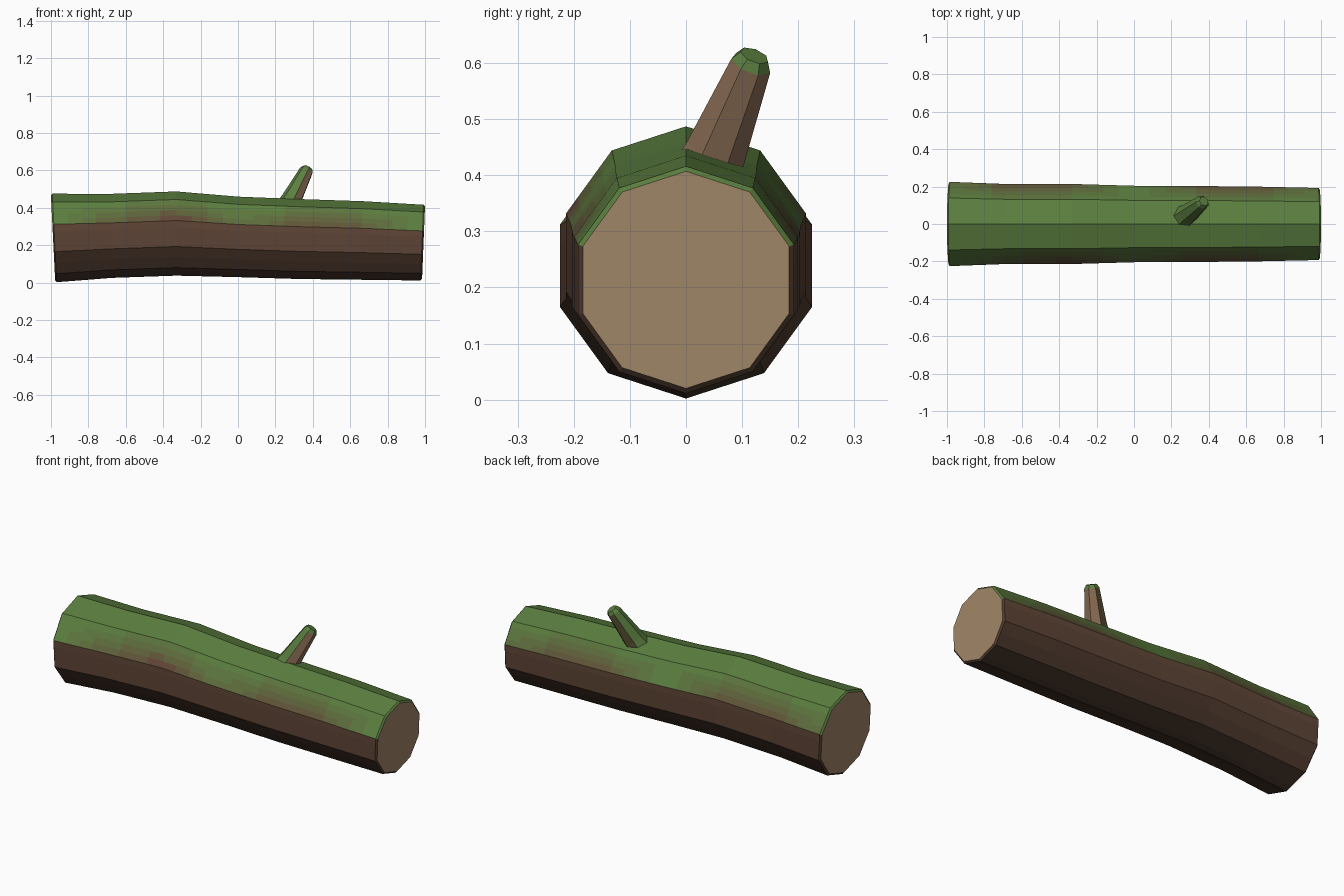
import bpy, bmesh
from math import sin, cos, pi
from mathutils import Vector

if "Cube" in bpy.data.objects:
    bpy.data.objects.remove(bpy.data.objects["Cube"])


def lerp(a, b, t):
    return a + (b - a) * t


def material(name, rgb):
    m = bpy.data.materials.new(name)
    m.diffuse_color = (*rgb, 1)
    m.use_nodes = True
    m.node_tree.nodes["Principled BSDF"].inputs["Base Color"].default_value = m.diffuse_color
    return m


# Colours: a ramp running from moss through bark to dark underside, plus cut wood
MOSS = Vector((0.105, 0.21, 0.05))
BARK = Vector((0.12, 0.062, 0.038))
DARK = Vector((0.055, 0.033, 0.022))
STEPS = 5
ramp = []
for n in range(2 * STEPS + 1):
    v = n / STEPS
    c = MOSS.lerp(BARK, v) if v <= 1 else BARK.lerp(DARK, v - 1)
    ramp.append(material(f"bark_shade_{n}", c))
WOOD = len(ramp)
ramp.append(material("cut_wood", (0.36, 0.24, 0.14)))
ramp.append(material("bare_branch", (0.26, 0.155, 0.09)))


def shade(v):
    return max(0, min(2 * STEPS, round(v * STEPS)))


def finish(bm, name):
    bmesh.ops.remove_doubles(bm, verts=bm.verts, dist=0.0005)
    bmesh.ops.recalc_face_normals(bm, faces=bm.faces)
    me = bpy.data.meshes.new(name)
    bm.to_mesh(me)
    bm.free()
    for m in ramp:
        me.materials.append(m)
    ob = bpy.data.objects.new(name, me)
    bpy.context.collection.objects.link(ob)
    return ob


def add_face(bm, pts, mat):
    f = bm.faces.new([bm.verts.new(p) for p in pts])
    f.material_index = mat


def patch(bm, quad, vals, nu, nv):
    """Split a flat panel so its colour can fade from moss to bark."""
    a, b, c, d = quad
    va, vb, vc, vd = vals

    def p(u, v):
        return lerp(lerp(a, b, u), lerp(d, c, u), v)

    for i in range(nu):
        for j in range(nv):
            u0, u1, v0, v1 = i / nu, (i + 1) / nu, j / nv, (j + 1) / nv
            um, vm = (u0 + u1) / 2, (v0 + v1) / 2
            val = lerp(lerp(va, vb, um), lerp(vd, vc, um), vm)
            add_face(bm, [p(u0, v0), p(u1, v0), p(u1, v1), p(u0, v1)], shade(val))


# Log: ten-sided rings along a gently arched axis (x, bottom z, top z, lean)
SIDES = 10
stations = [(-0.981, 0.002, 0.475, -0.05), (-0.68, 0.025, 0.474, -0.03),
            (-0.33, 0.037, 0.487, 0.0), (0.0, 0.029, 0.459, 0.02),
            (0.33, 0.019, 0.446, 0.02), (0.66, 0.015, 0.435, 0.03),
            (0.984, 0.011, 0.416, 0.04)]
# How far the moss has faded at the shoulder edge, on back and front
fade_back = [0.3, 1.0, 0.9, 0.0, 0.9, 1.0, 0.3]
fade_front = [0.0, 0.7, 1.2, 0.3, 1.0, 0.8, 0.0]


def ring(x, lo, hi, lean, scale=1.0, shift=0.0):
    r, cz = (hi - lo) / 2, (hi + lo) / 2
    pts = []
    for k in range(SIDES):
        a = 2 * pi * k / SIDES
        dz = r * scale * cos(a)
        pts.append(Vector((x + shift + lean * dz, r * scale * sin(a), cz + dz)))
    return pts


rings = [ring(*s) for s in stations]
lower = {2: 1.0, 3: 1.3, 4: 1.7, 5: 2.0}


def value(i, k, strip):
    kk = min(k, SIDES - k)
    if kk <= 1:
        return 0.0
    if kk == 2 and strip in (1, 8):
        return (fade_back if strip == 1 else fade_front)[i]
    return lower[kk]


bm = bmesh.new()
for i in range(len(rings) - 1):
    for k in range(SIDES):
        n = (k + 1) % SIDES
        quad = (rings[i][k], rings[i + 1][k], rings[i + 1][n], rings[i][n])
        vals = (value(i, k, k), value(i + 1, k, k), value(i + 1, n, k), value(i, n, k))
        patch(bm, quad, vals, 4, 4)

# Cut ends with a narrow worn rim
for i, side in ((0, -1), (-1, 1)):
    inner = ring(*stations[i], scale=0.955, shift=side * 0.008)
    for k in range(SIDES):
        n = (k + 1) % SIDES
        mat = shade(0.0 if k in (0, 1, 8, 9) else 1.7)
        add_face(bm, [rings[i][k], rings[i][n], inner[n], inner[k]], mat)
    add_face(bm, inner, WOOD)
finish(bm, "log")

# Branch stub: seven-sided taper, mossy toward the front left
base, tip = Vector((0.265, 0.035, 0.40)), Vector((0.374, 0.122, 0.613))
axis = (tip - base).normalized()
rot = axis.to_track_quat('Z', 'Y')
BR = 7
levels = [(0.0, 0.066), (0.22, 0.056), (0.93, 0.038), (1.0, 0.027)]
loops = []
for t, r in levels:
    c = base.lerp(tip, t)
    loops.append([c + rot @ Vector((r * cos(2 * pi * k / BR), r * sin(2 * pi * k / BR), 0))
                  for k in range(BR)])
bm = bmesh.new()
for j in range(len(loops) - 1):
    for k in range(BR):
        n = (k + 1) % BR
        quad = [loops[j][k], loops[j][n], loops[j + 1][n], loops[j + 1][k]]
        mid = sum(quad, Vector()) / 4
        out = mid - base
        out = (out - axis * out.dot(axis)).normalized()
        if j == 2 or out.x + 0.4 * out.y < -0.35:
            mat = shade(0.1)
        elif out.x > 0.35:
            mat = WOOD + 1
        else:
            mat = shade(0.8)
        add_face(bm, quad, mat)
add_face(bm, loops[-1], shade(0))
add_face(bm, loops[0], shade(1))
finish(bm, "branch_stub")
